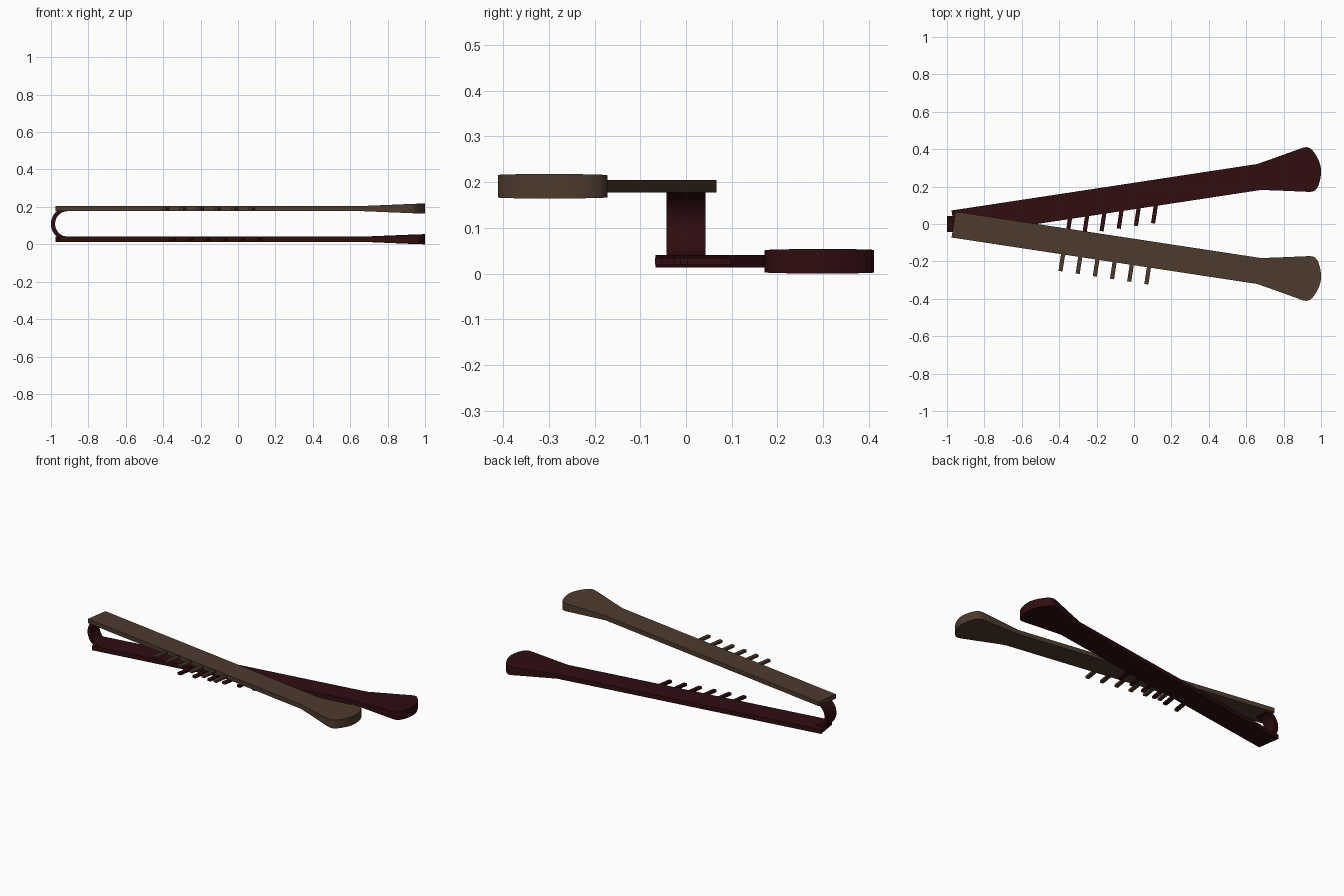
import bpy, bmesh, math
from mathutils import Vector

if "Cube" in bpy.data.objects:
    bpy.data.objects.remove(bpy.data.objects["Cube"])

def material(name, rgb):
    m = bpy.data.materials.new(name)
    m.diffuse_color = (*rgb, 1)
    m.use_nodes = True
    m.node_tree.nodes["Principled BSDF"].inputs["Base Color"].default_value = m.diffuse_color
    return m

brown = material("brown", (0.075, 0.044, 0.027))
red = material("dark red", (0.029, 0.004, 0.005))

def finish(bm, name, mat, smooth=False):
    bmesh.ops.recalc_face_normals(bm, faces=bm.faces)
    me = bpy.data.meshes.new(name)
    bm.to_mesh(me)
    bm.free()
    me.materials.append(mat)
    ob = bpy.data.objects.new(name, me)
    bpy.context.collection.objects.link(ob)
    if smooth:
        bpy.context.view_layer.objects.active = ob
        ob.select_set(True)
        bpy.ops.object.shade_smooth_by_angle(angle=math.radians(30))
        ob.select_set(False)
    return ob

def loft(rings, name, mat, smooth=False):
    bm = bmesh.new()
    vs = [[bm.verts.new(p) for p in r] for r in rings]
    for a, b in zip(vs, vs[1:]):
        for i in range(4):
            j = (i + 1) % 4
            bm.faces.new((a[i], a[j], b[j], b[i]))
    bm.faces.new(vs[0])
    bm.faces.new(vs[-1])
    return finish(bm, name, mat, smooth)

ANG = math.atan(0.152)
D = Vector((math.cos(ANG), math.sin(ANG)))
N = Vector((-D.y, D.x))
ORIGIN = Vector((-0.965, 0.003))

# distance along the arm, half width
OUTLINE = [(0, 0.07), (1.652, 0.07), (1.74, 0.0865), (1.89, 0.116),
           (1.91, 0.1195), (1.925, 0.12), (1.938, 0.116), (1.948, 0.108),
           (1.958, 0.095), (1.967, 0.078), (1.975, 0.058), (1.981, 0.038),
           (1.985, 0.018), (1.986, 0.004)]

def arm(name, side, zc, mat):
    rings = []
    for u, w in OUTLINE:
        t = 0.0135 + 0.0135 * max(0, (u - 1.652) / 0.334)
        ring = []
        for v, h in ((-w, -t), (w, -t), (w, t), (-w, t)):
            p = ORIGIN + D * u + N * v
            ring.append((p.x, p.y * side, zc + h))
        rings.append(ring)
    loft(rings, name, mat, True)

Z_LOW, Z_UP = 0.027, 0.191
arm("lower_arm", 1, Z_LOW, red)
arm("upper_arm", -1, Z_UP, brown)

# row of teeth on the front edge of each arm
def teeth(name, side, x0, zc, mat):
    for i in range(6):
        tip_x = x0 + 0.0918 * i
        edge_y = side * (0.15 + 0.152 * tip_x) - 0.07
        tip = Vector((tip_x, edge_y - 0.092))
        rings = []
        for s in (0, 0.13):
            c = tip - Vector((-D.y, -D.x)) * s
            rings.append([(c.x + a * D.x, c.y - a * D.y, zc + h)
                          for a, h in ((-0.011, -0.007), (0.011, -0.007),
                                       (0.011, 0.007), (-0.011, 0.007))])
        loft(rings, f"{name}_{i + 1}", mat)

teeth("lower_tooth", 1, -0.357, Z_LOW, red)
teeth("upper_tooth", -1, -0.393, Z_UP, brown)

# curved spring joining the arms
rings = []
for i in range(25):
    a = math.radians(90 + 180 * i / 24)
    rings.append([(-0.91 + r * math.cos(a), y, 0.109 + r * math.sin(a))
                  for r, y in ((0.068, -0.043), (0.09, -0.043),
                               (0.09, 0.043), (0.068, 0.043))])
loft(rings, "spring_bend", red, True)
